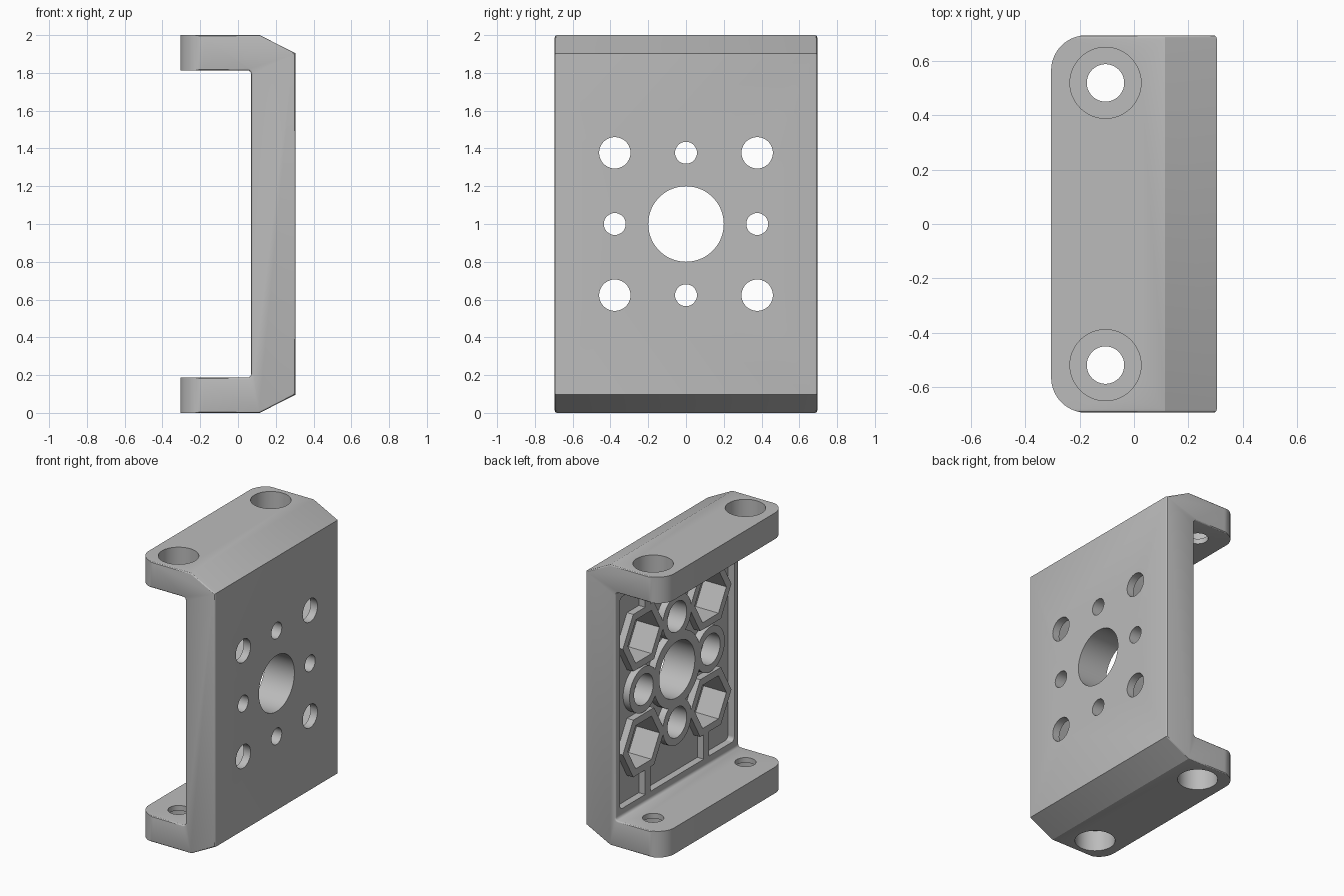
import bpy, bmesh, math
from mathutils import Matrix

old = bpy.data.objects.get("Cube")
if old:
    bpy.data.objects.remove(old, do_unlink=True)

grey = bpy.data.materials.new("plain grey")
grey.use_nodes = True
colour = (0.5, 0.5, 0.5, 1)
grey.diffuse_color = colour
grey.node_tree.nodes["Principled BSDF"].inputs["Base Color"].default_value = colour


def finish(name, bm):
    bmesh.ops.recalc_face_normals(bm, faces=bm.faces)
    mesh = bpy.data.meshes.new(name)
    bm.to_mesh(mesh)
    bm.free()
    mesh.materials.append(grey)
    ob = bpy.data.objects.new(name, mesh)
    bpy.context.collection.objects.link(ob)
    return ob


def extrude(bm, points, vec):
    face = bm.faces.new([bm.verts.new(p) for p in points])
    out = bmesh.ops.extrude_face_region(bm, geom=[face])
    verts = [v for v in out["geom"] if isinstance(v, bmesh.types.BMVert)]
    bmesh.ops.translate(bm, vec=vec, verts=verts)


def box(name, x0, x1, y0, y1, z0, z1, radius=0.0, axis=0):
    """Box whose edges along one axis may be rounded."""
    bm = bmesh.new()
    bmesh.ops.create_cube(bm, size=1)
    bmesh.ops.scale(bm, vec=(x1 - x0, y1 - y0, z1 - z0), verts=bm.verts)
    bmesh.ops.translate(bm, vec=((x0 + x1) / 2, (y0 + y1) / 2, (z0 + z1) / 2), verts=bm.verts)
    if radius:
        edges = [e for e in bm.edges
                 if abs((e.verts[0].co - e.verts[1].co).normalized()[axis]) > 0.9]
        bmesh.ops.bevel(bm, geom=edges, offset=radius, segments=10, profile=0.5, affect="EDGES")
    return finish(name, bm)


def rod(name, axis, a, b, u, v, radius, sides=48):
    """Prism from a to b along x (u, v = y, z) or along z (u, v = x, y)."""
    bm = bmesh.new()
    points = []
    for i in range(sides):
        t = 2 * math.pi * i / sides
        p, q = u + radius * math.cos(t), v + radius * math.sin(t)
        points.append((a, p, q) if axis == "x" else (p, q, a))
    extrude(bm, points, (b - a, 0, 0) if axis == "x" else (0, 0, b - a))
    return finish(name, bm)


def combine(target, tool, operation="DIFFERENCE"):
    mod = target.modifiers.new("cut", "BOOLEAN")
    mod.operation, mod.solver, mod.object = operation, "EXACT", tool
    bpy.context.view_layer.objects.active = target
    bpy.ops.object.modifier_apply(modifier=mod.name)
    bpy.data.objects.remove(tool, do_unlink=True)


W = 0.695            # half width
TIP, BACK, FRONT = -0.305, 0.07, 0.305
MID = 1.0
P = 0.377            # hole pitch

# C-shaped bracket profile, mirrored about its middle height
half = [(TIP, 0.187), (TIP, 0), (0.115, 0), (FRONT, 0.097)]
fillet = [(BACK - 0.02 + 0.02 * math.sin(t), 0.207 - 0.02 * math.cos(t))
          for t in (i * math.pi / 8 for i in range(5))]
half = fillet[::-1] + half
profile = half + [(x, 2 - z) for x, z in reversed(half)]
bm = bmesh.new()
extrude(bm, [(x, -W, z) for x, z in profile], (0, 2 * W, 0))
rim = [e for e in bm.edges if abs(e.verts[0].co.y - e.verts[1].co.y) < 0.01]
bmesh.ops.bevel(bm, geom=rim, offset=0.012, segments=3, profile=0.5, affect="EDGES")
body = finish("bracket", bm)

# Rounded flange tips
combine(body, box("tip_rounding", TIP - 0.0005, 1, -W - 0.0005, W + 0.0005, -1, 3, 0.13, 2), "INTERSECT")

# Shallow relief on the web, leaving bosses and ribs standing
relief = box("web_relief", 0.0, 0.12, -0.645, 0.645, 0.245, 1.755, 0.03, 0)
combine(relief, rod("centre_boss", "x", -0.1, 0.2, 0, MID, 0.265, 64))
for s in (-1, 1):
    combine(relief, rod("side_boss", "x", -0.1, 0.2, s * P, MID, 0.16))
    combine(relief, rod("end_boss", "x", -0.1, 0.2, 0, MID + s * P, 0.16))
    for t in (-1, 1):
        combine(relief, rod("nut_boss", "x", -0.1, 0.2, s * P, MID + t * P, 0.235, 6))
        lo, hi = sorted((MID + t * 0.5, MID + t * 0.9))
        combine(relief, box("rib", -0.1, 0.2, s * 0.33 - 0.03, s * 0.33 + 0.03, lo, hi))
combine(body, relief)

# Centre bore
combine(body, rod("centre_bore", "x", -0.1, 0.5, 0, MID, 0.2, 72))

# Stepped holes around the bore and hexagonal nut recesses at the corners
for s in (-1, 1):
    for y, z in ((s * P, MID), (0, MID + s * P)):
        combine(body, rod("small_hole", "x", 0, 0.5, y, z, 0.058, 32))
        combine(body, rod("small_recess", "x", 0, 0.2, y, z, 0.108))
    for t in (-1, 1):
        combine(body, rod("bolt_hole", "x", 0, 0.5, s * P, MID + t * P, 0.083, 40))
        combine(body, rod("nut_recess", "x", 0, 0.25, s * P, MID + t * P, 0.178, 6))

# Counterbored mounting holes in both flanges
for s in (-1, 1):
    combine(body, rod("mount_hole", "z", -0.5, 2.5, -0.105, s * 0.52, 0.069, 40))
    combine(body, rod("lower_counterbore", "z", -0.5, 0.15, -0.105, s * 0.52, 0.131))
    combine(body, rod("upper_counterbore", "z", 1.85, 2.5, -0.105, s * 0.52, 0.131))

# Smooth shading on the rounded surfaces only
bpy.ops.object.select_all(action="DESELECT")
body.select_set(True)
bpy.context.view_layer.objects.active = body
bpy.ops.object.shade_smooth_by_angle(angle=math.radians(25))
